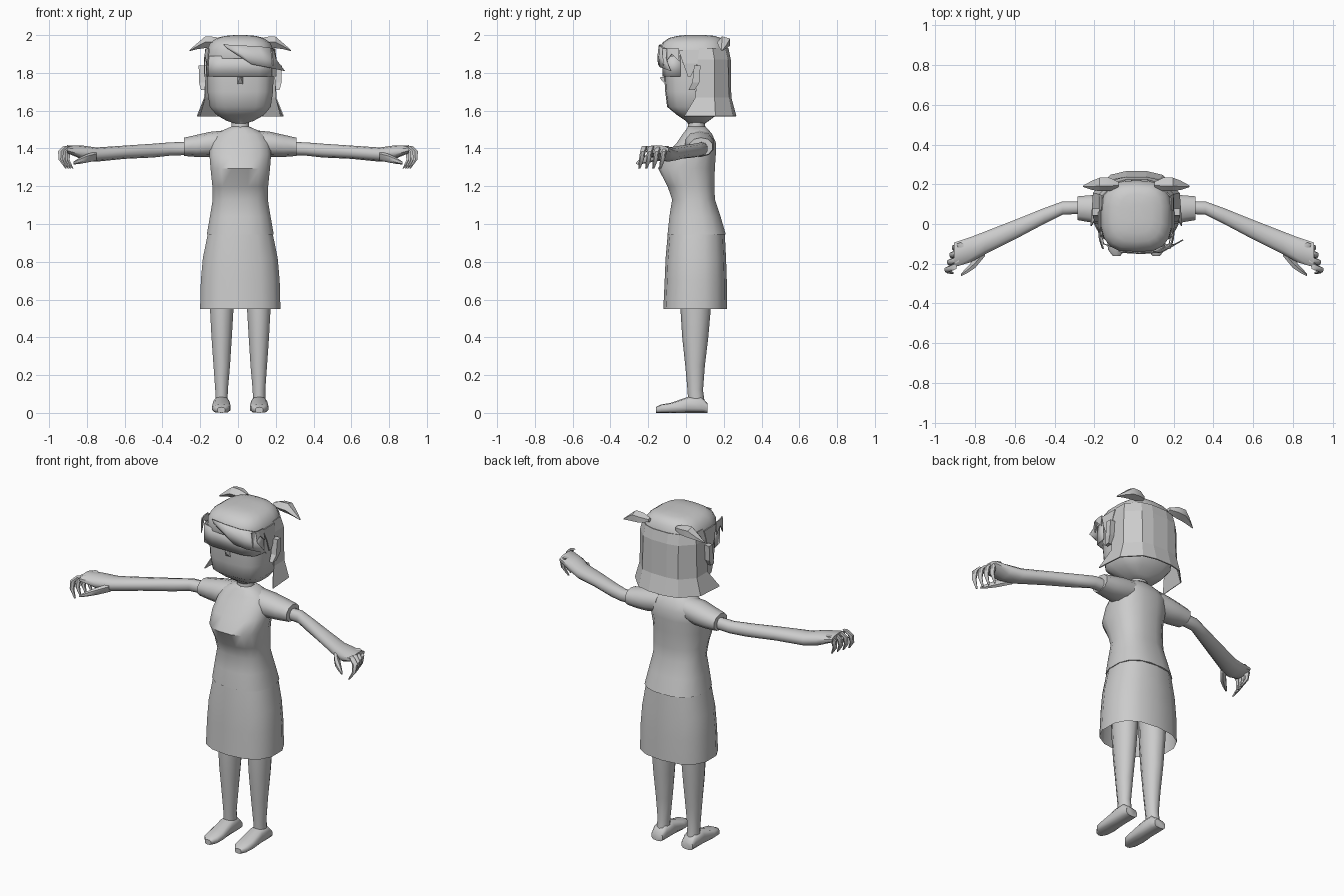
import bpy, bmesh, math

grey = bpy.data.materials.new("plain_grey")
grey.diffuse_color = (0.6, 0.6, 0.6, 1)
CX = 0.012  # body midline


def finish(name, bm, smooth=50, close=True):
    if close:
        bmesh.ops.recalc_face_normals(bm, faces=bm.faces)
    me = bpy.data.meshes.new(name)
    bm.to_mesh(me)
    bm.free()
    ob = bpy.data.objects.new(name, me)
    bpy.context.collection.objects.link(ob)
    me.materials.append(grey)
    if smooth:
        bpy.ops.object.select_all(action='DESELECT')
        ob.select_set(True)
        bpy.context.view_layer.objects.active = ob
        bpy.ops.object.shade_smooth_by_angle(angle=math.radians(smooth))
    return ob


def loft(name, rings, n=12, p=2.0, axis='z', caps=True, side=1, mid=CX, smooth=50):
    """Rounded-box sections (t, a0, a1, b0, b1) strung along an axis."""
    bm = bmesh.new()
    loops = []
    for t, a0, a1, b0, b1 in rings:
        loop = []
        for i in range(n):
            ang = 2 * math.pi * (i + 0.5) / n
            c, s = math.cos(ang), math.sin(ang)
            a = (a0 + a1) / 2 + (a1 - a0) / 2 * math.copysign(abs(c) ** (2 / p), c)
            b = (b0 + b1) / 2 + (b1 - b0) / 2 * math.copysign(abs(s) ** (2 / p), s)
            x, y, z = {'z': (a, b, t), 'x': (t, a, b), 'y': (a, t, b)}[axis]
            loop.append(bm.verts.new((side * x + mid, y, z)))
        loops.append(loop)
    for l0, l1 in zip(loops, loops[1:]):
        for i in range(n):
            j = (i + 1) % n
            bm.faces.new((l0[i], l0[j], l1[j], l1[i]))
    if caps:
        bm.faces.new(loops[0])
        bm.faces.new(loops[-1])
    return finish(name, bm, smooth)


def sheet(name, rows, side=1, smooth=0, thick=0.006):
    """Grid of quads through rows of points, given a little thickness."""
    bm = bmesh.new()
    grid = [[bm.verts.new((side * x + CX, y, z)) for x, y, z in r] for r in rows]
    for r0, r1 in zip(grid, grid[1:]):
        for i in range(len(r0) - 1):
            bm.faces.new((r0[i], r0[i + 1], r1[i + 1], r1[i]))
    ob = finish(name, bm, smooth)
    mod = ob.modifiers.new("thickness", 'SOLIDIFY')
    mod.thickness, mod.offset = thick, 0
    return ob


def sym(z, h, y0, y1):
    return (z, -h, h, y0, y1)


# Shirt and skirt
loft("shirt", [sym(0.945, .18, -.10, .213), sym(1.04, .163, -.09, .185),
               sym(1.13, .148, -.075, .155), sym(1.2, .15, -.1, .152),
               sym(1.295, .16, -.15, .155), sym(1.37, .166, -.105, .16),
               sym(1.43, .16, -.05, .16), sym(1.475, .13, -.02, .14),
               sym(1.5, .085, .0, .12), sym(1.515, .05, .01, .105)], 16, 2.5)
loft("skirt", [sym(0.55, .217, -.12, .218), sym(0.7, .213, -.113, .216),
               sym(0.82, .202, -.108, .212), sym(0.955, .174, -.096, .205)],
     14, 2.5, caps=False)
loft("neck", [sym(1.49, .052, .005, .105), sym(1.535, .048, .012, .1),
              sym(1.58, .045, .015, .1)], 10)

# Head
loft("head", [sym(1.532, .03, .01, .1), sym(1.545, .07, -.0, .12),
              sym(1.575, .125, -.045, .16), sym(1.62, .163, -.1, .195),
              sym(1.7, .175, -.11, .21), sym(1.79, .178, -.116, .215),
              sym(1.9, .176, -.115, .215)], 18, 3.2)
loft("nose", [(-.112, -.022, .022, 1.735, 1.785), (-.138, -.003, .003, 1.77, 1.778)],
     4, axis='y')
sheet("eye_band", [[(-.179, -.03, z), (-.165, -.1, z), (-.1, -.121, z),
                    (.1, -.121, z), (.165, -.1, z), (.179, -.03, z)]
                   for z in (1.78, 1.89)], smooth=50)

# Hair cap and swept fringe
loft("hair_cap", [sym(1.875, .183, -.135, .22), sym(1.92, .178, -.143, .22),
                  sym(1.96, .16, -.125, .205), sym(1.985, .125, -.09, .185),
                  sym(1.996, .08, -.045, .15), sym(2.0, .03, 0, .1)], 18, 2.9)
sheet("swept_fringe", [[(-.09, -.135, 1.95), (0, -.142, 1.945), (.1, -.138, 1.94), (.175, -.1, 1.93)],
                       [(-.07, -.143, 1.93), (.02, -.148, 1.89), (.12, -.142, 1.88), (.19, -.105, 1.87)],
                       [(-.06, -.143, 1.925), (.06, -.146, 1.845), (.14, -.135, 1.83), (.235, -.08, 1.81)]],
      smooth=40)

# Bob of flat panels, flared at the hem
right = [[(.172, .07, 1.93), (.17, .14, 1.93), (.11, .205, 1.93)],
         [(.185, .06, 1.87), (.184, .15, 1.87), (.115, .22, 1.87)],
         [(.188, .05, 1.67), (.188, .15, 1.67), (.118, .225, 1.67)],
         [(.228, -.01, 1.57), (.216, .155, 1.57), (.13, .245, 1.57)]]
rows = []
for r, back in zip(right, (.225, .237, .24, .267)):
    left = [(-x, y, z) for x, y, z in reversed(r)]
    rows.append(r + [(.05, back - .003, r[0][2]), (-.05, back - .003, r[0][2])] + left)
sheet("bob", rows)

for s, tag in ((1, "right"), (-1, "left")):
    # Side locks, ear flaps and tufts
    sheet("temple_lock_" + tag, [[(.165, -.125, 1.93), (.178, -.085, 1.93), (.182, -.04, 1.93)],
                                 [(.172, -.12, 1.84), (.186, -.075, 1.9), (.19, -.035, 1.86)]], s)
    sheet("side_lock_" + tag, [[(.18, -.04, 1.92), (.18, .07, 1.92)],
                               [(.19, -.015, 1.85), (.19, .06, 1.85)],
                               [(.188, .01, 1.78), (.188, .025, 1.78)]], s)
    loft("ear_flap_" + tag, [(1.71, .185, .21, .01, .05), (1.75, .18, .222, .03, .075),
                             (1.84, .175, .224, .04, .08)], 4, 4, side=s, smooth=0)
    loft("tuft_" + tag, [(.09, .185, .215, 1.95, 1.975), (.135, .165, .24, 1.935, 1.992),
                         (.185, .165, .24, 1.93, 1.995), (.225, .172, .222, 1.925, 1.96),
                         (.268, .186, .194, 1.915, 1.922)], 5, axis='x', side=s, smooth=25)

    # Sleeve, arm and hand
    loft("sleeve_" + tag, [(.09, .0, .145, 1.37, 1.495), (.16, -.01, .15, 1.355, 1.488),
                           (.23, .005, .148, 1.355, 1.472), (.297, .017, .142, 1.36, 1.457)],
         10, 2.2, 'x', side=s)
    loft("arm_" + tag, [(.27, .05, .115, 1.365, 1.435), (.36, .045, .115, 1.362, 1.432),
                        (.45, -.0, .083, 1.352, 1.425), (.6, -.08, .023, 1.345, 1.415),
                        (.75, -.155, -.035, 1.33, 1.405), (.82, -.195, -.062, 1.34, 1.415),
                        (.905, -.22, -.09, 1.375, 1.417)], 10, 2.2, 'x', side=s, mid=0)
    for k in range(4):
        y = -.108 - .037 * k
        e = .885 + .012 * k  # fingers nearer the front reach further out
        loft("finger_%d_%s" % (k + 1, tag),
             [(1.413, e - .03, e + .005, y - .014, y + .016),
              (1.385, e, e + .034, y - .024, y + .006),
              (1.34, e + .005, e + .03, y - .03, y - .004),
              (1.295, e - .014, e - .005, y - .034, y - .022)],
             6, side=s, mid=0)
    loft("thumb_" + tag, [(.75, -.165, -.11, 1.335, 1.385), (.8, -.225, -.17, 1.325, 1.37),
                          (.84, -.25, -.215, 1.318, 1.35), (.872, -.265, -.25, 1.315, 1.33)],
         6, axis='x', side=s, mid=0)

    # Leg and foot
    loft("leg_" + tag, [(.05, .066, .134, .012, .1), (.12, .064, .134, .008, .09),
                        (.25, .052, .144, -.004, .1), (.4, .042, .155, -.02, .118),
                        (.56, .032, .164, -.03, .132), (.7, .025, .17, -.03, .14)],
         10, side=s)
    loft("foot_" + tag, [(.115, .062, .138, 0, .05), (.08, .056, .144, 0, .085),
                         (.01, .056, .144, 0, .085), (-.08, .05, .15, 0, .053),
                         (-.13, .056, .144, 0, .045), (-.16, .08, .12, 0, .03)],
         10, 3, 'y', side=s)
